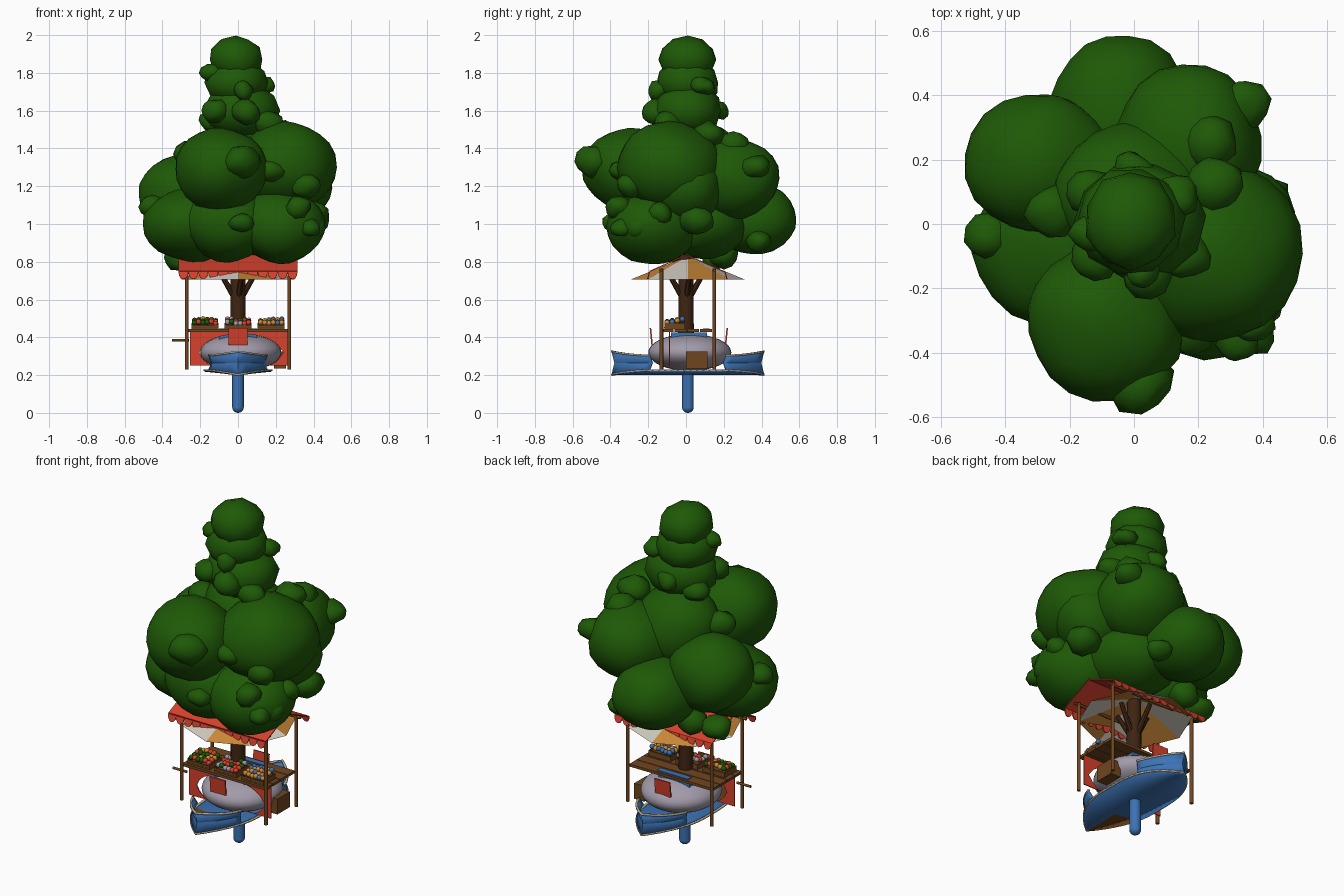
import bpy, bmesh, math, random
from mathutils import Matrix, Vector, noise

random.seed(4)
if "Cube" in bpy.data.objects:
    bpy.data.objects.remove(bpy.data.objects["Cube"])


def material(name, r, g, b):
    m = bpy.data.materials.new(name)
    m.use_nodes = True
    m.diffuse_color = (r, g, b, 1)
    m.node_tree.nodes["Principled BSDF"].inputs["Base Color"].default_value = (r, g, b, 1)
    return m


LEAF = material("leaf green", .013, .1, .002)
BARK = material("dark bark", .05, .018, .006)
WOOD = material("warm wood", .16, .06, .014)
RED = material("awning red", .68, .052, .025)
WHITE = material("off white", .66, .62, .54)
ORANGE = material("cloth orange", .6, .25, .04)
BLUE = material("hull blue", .045, .17, .45)
GREY = material("balloon grey", .36, .33, .40)
TRIM = material("cream trim", .50, .43, .32)


def finish(name, bm, mats, smooth=None):
    me = bpy.data.meshes.new(name)
    bm.to_mesh(me)
    bm.free()
    ob = bpy.data.objects.new(name, me)
    bpy.context.collection.objects.link(ob)
    for m in mats:
        me.materials.append(m)
    if smooth:
        bpy.ops.object.select_all(action='DESELECT')
        ob.select_set(True)
        bpy.context.view_layer.objects.active = ob
        bpy.ops.object.shade_smooth_by_angle(angle=math.radians(smooth))
    return ob


def box(name, lo, hi, mat, tilt=0):
    lo, hi = Vector(lo), Vector(hi)
    bm = bmesh.new()
    bmesh.ops.create_cube(bm, size=1, matrix=Matrix.Translation((lo + hi) / 2)
                          @ Matrix.Rotation(tilt, 4, 'X') @ Matrix.Diagonal((*(hi - lo), 1)))
    return finish(name, bm, [mat])


def rod(name, a, b, r1, r2, mat, sides=10):
    a, b = Vector(a), Vector(b)
    bm = bmesh.new()
    bmesh.ops.create_cone(bm, cap_ends=True, segments=sides, radius1=r1, radius2=r2, depth=(b - a).length,
                          matrix=Matrix.Translation((a + b) / 2)
                          @ (b - a).to_track_quat('Z', 'Y').to_matrix().to_4x4())
    return finish(name, bm, [mat], 40)


def lumps(name, spheres, detail, mat, rough=0, scale=1):
    bm = bmesh.new()
    for x, y, z, rx, ry, rz in spheres:
        spin = Matrix.Rotation(random.uniform(0, 6), 4, 'Z')
        m = Matrix.Translation((x, y, z)) @ Matrix.Diagonal((rx, ry, rz, 1)) @ spin
        bmesh.ops.create_icosphere(bm, subdivisions=detail, radius=1, matrix=m)
    bm.normal_update()
    for v in bm.verts:
        v.co += v.normal * rough * noise.noise(v.co * scale)
    return finish(name, bm, [mat], 60)


# Tree crown: large masses, then the stacked top, then small tufts
lumps("crown_masses", [
    (-.09, -.30, 1.29, .245, .25, .22), (.25, -.09, 1.30, .27, .28, .24),
    (.27, .0, 1.19, .22, .20, .19), (.22, -.18, .99, .24, .24, .20),
    (-.24, -.07, 1.0, .26, .235, .20), (-.29, .19, 1.15, .23, .22, .21),
    (-.05, .35, 1.03, .22, .24, .19), (.17, .25, 1.24, .23, .24, .22),
    (-.01, .09, 1.32, .24, .23, .22), (-.05, -.18, 1.0, .25, .22, .20),
    (.08, .08, 1.0, .25, .24, .18)], 3, LEAF, .02, 5)
lumps("crown_top", [
    (.02, .01, 1.60, .205, .18, .15), (-.01, .01, 1.75, .17, .17, .13),
    (-.01, .01, 1.87, .145, .155, .125)], 2, LEAF, .012, 9)
tufts = [
    (.02, -.49, 1.33, .10), (.34, .37, 1.3, .08), (.15, .39, .91, .065), (.38, -.25, .98, .08),
    (.40, .06, 1.02, .09), (.32, -.36, 1.09, .07), (.02, -.38, 1.0, .065), (.18, -.32, 1.28, .08),
    (.36, -.30, 1.2, .07), (-.31, .16, .82, .08), (.41, -.14, 1.05, .07), (-.45, -.04, 1.09, .07),
    (.38, -.34, .98, .06), (.25, .12, 1.47, .085), (.24, .25, 1.42, .08), (-.25, .04, 1.37, .08),
    (-.13, -.03, 1.8, .06), (.03, -.15, 1.71, .05), (-.12, -.1, 1.6, .075), (.04, -.16, 1.59, .075),
    (.14, .09, 1.73, .06), (-.14, .1, 1.55, .07), (.16, -.1, 1.53, .075), (-.03, -.03, 1.95, .045),
    (0, .17, 1.6, .055), (-.18, .2, .84, .08)]
lumps("crown_tufts", [(x, y, z, r * 1.05, r, r * .85) for x, y, z, r in tufts], 2, LEAF, .022, 15)

# Trunk and branches
rod("trunk", (0, 0, .38), (0, 0, .95), .042, .036, BARK, 12)
for i in range(4):
    a = i * math.pi / 2 + .2
    rod("branch", (0, 0, .58), (.11 * math.cos(a), .11 * math.sin(a), .765), .018, .012, BARK, 8)

# Striped eight-panel parasol
bm = bmesh.new()
apex = bm.verts.new((0, .01, .83))
rim = [bm.verts.new((.305 * math.cos(k * math.pi / 4), .01 + .305 * math.sin(k * math.pi / 4), .705))
       for k in range(8)]
for k in range(8):
    bm.faces.new((apex, rim[k], rim[(k + 1) % 8])).material_index = k % 2
finish("striped_parasol", bm, [ORANGE, WHITE])

# Red gabled awning with scalloped eaves
bm = bmesh.new()
half, count = .315, 12
step = 2 * half / count
for s in (-1, 1):
    corners = [(-half, .01, .836), (half, .01, .836), (half, .01 + s * .2, .747), (-half, .01 + s * .2, .747)]
    bm.faces.new([bm.verts.new(c) for c in corners])
    for i in range(count):
        cx = -half + (i + .5) * step
        arc = [(cx + step / 2 * math.cos(j * math.pi / 6), .01 + s * (.2 + .01 * math.sin(j * math.pi / 6)),
                .747 - .04 * math.sin(j * math.pi / 6)) for j in range(7)]
        bm.faces.new([bm.verts.new(p) for p in arc])
awning = finish("red_awning", bm, [RED])
awning.modifiers.new("thickness", 'SOLIDIFY').thickness = .006

# Posts and top rails
for y in (-.13, .15):
    for x in (-.272, .272):
        rod("awning_post", (x, y, .23), (x, y, .765), .01, .01, WOOD)
    rod("awning_rail", (-.3, y, .755), (.3, y, .755), .008, .008, WOOD)
rod("side_peg", (-.35, -.1, .385), (-.26, -.1, .385), .007, .007, WOOD)

# Counter, chest and side box
for i in range(4):
    y = -.13 + i * .068
    box("counter_board", (-.27, y, .428), (.27, y + .064, .443), WOOD)
box("blue_chest", (-.1, -.08, .385), (.1, .11, .426), BLUE)
box("blue_mat", (-.1, .09, .443), (.1, .125, .448), BLUE)
box("side_box", (.19, 0, .235), (.255, .115, .325), WOOD)

# Red skirt cut around the balloon body
bm = bmesh.new()
xs = [-.255 + .53 * i / 32 for i in range(33)]


def skirt_strip(span):
    for a, b in zip(xs, xs[1:]):
        (a0, a1), (b0, b1) = span(a), span(b)
        bm.faces.new([bm.verts.new(p) for p in
                      ((a, -.09, a0), (b, -.09, b0), (b, -.09, b1), (a, -.09, a1))])


def bulge(x):
    return .098 * math.sqrt(max(0, 1 - ((x - .015) / .215) ** 2))


skirt_strip(lambda x: (.32 + bulge(x), .428))
skirt_strip(lambda x: (.25, max(.251, .32 - bulge(x))))
bmesh.ops.remove_doubles(bm, verts=bm.verts, dist=.0005)
finish("counter_skirt", bm, [RED]).modifiers.new("thickness", 'SOLIDIFY').thickness = .006

# Crates of produce
for n, cx in enumerate((-.175, 0, .175)):
    x0, x1 = cx - .072, cx + .072
    box("crate_base", (x0, -.115, .445), (x1, -.005, .462), WOOD, .15)
    for y in (-.115, -.011):
        box("crate_side", (x0, y, .445), (x1, y + .006, .475 + y * .08), WOOD)
    for x in (x0, x1 - .006):
        box("crate_end", (x, -.115, .445), (x + .006, -.005, .475), WOOD)
    bm = bmesh.new()
    for i in range(6):
        for j in range(4):
            old = len(bm.faces)
            p = (x0 + .016 + i * .0225, -.1 + j * .027, .472 + j * .005 + random.uniform(0, .012))
            bmesh.ops.create_icosphere(bm, subdivisions=2, radius=.0145, matrix=Matrix.Translation(p))
            pick = random.randint(0, 2)
            bm.faces.ensure_lookup_table()
            for f in bm.faces[old:]:
                f.material_index = pick
    finish("produce", bm, [(RED, LEAF, ORANGE), (RED, GREY, LEAF), (ORANGE, BLUE, ORANGE)][n], 60)

# Balloon body with hanging red cloths
bm = bmesh.new()
bmesh.ops.create_uvsphere(bm, u_segments=32, v_segments=16, radius=1,
                          matrix=Matrix.Translation((.015, .02, .32)) @ Matrix.Diagonal((.215, .22, .098, 1)))
finish("balloon_body", bm, [GREY], 60)
box("front_cloth", (-.05, -.188, .36), (.05, -.18, .45), RED, .1)
box("back_cloth", (-.05, .21, .36), (.05, .218, .45), RED, -.1)

# Leaf-shaped boat: floor, raised end walls and trim
N = 24
ts = [-1 + 2 * i / N for i in range(N + 1)]


def outline(t):
    return .176 * (1 - abs(t) ** 3), .01 + .40 * t


def lift(t):
    return max(0, (abs(t) - .5) * 2) ** 2


bm, walls, trims = bmesh.new(), bmesh.new(), bmesh.new()
for t, u in zip(ts, ts[1:]):
    for side in (-1, 1):
        cols = []
        for q in (t, u):
            x, y = outline(q)
            low, top = .225 - .022 * lift(q), .305 + .02 * lift(q)
            mid, end = (low + top) / 2, math.copysign(.014, q)
            cols.append([Vector((side * x, y, z)) for z in (low - .004, low + .004, top - .005, top + .004)]
                        + [Vector((side * x * .9, y - end, mid)), Vector((0, y, .203))])
        a, b = cols
        spans = [(bm, 0, 5), (trims, 0, 1)]
        if abs(t + u) / 2 > .5:
            spans += [(trims, 2, 3), (walls, 1, 4), (walls, 4, 2)]
        for target, i, j in spans:
            f = target.faces.new([target.verts.new(p) for p in (a[i], b[i], b[j], a[j])])
            f.material_index = int(target is bm and side < 0 and u < -.4)
for name, mesh, mats, thick in (("boat_floor", bm, [BLUE, WOOD], .006),
                                ("boat_end_walls", walls, [BLUE], .006), ("boat_trim", trims, [TRIM], .012)):
    bmesh.ops.remove_doubles(mesh, verts=mesh.verts, dist=.0005)
    bmesh.ops.recalc_face_normals(mesh, faces=mesh.faces)
    mod = finish(name, mesh, mats, 20).modifiers.new("thickness", 'SOLIDIFY')
    mod.thickness, mod.offset = thick, 0

# Rounded stand below the boat
rod("stand", (0, .01, .03), (0, .01, .21), .031, .031, BLUE, 16)
lumps("stand_foot", [(0, .01, .03, .031, .031, .03)], 3, BLUE)
